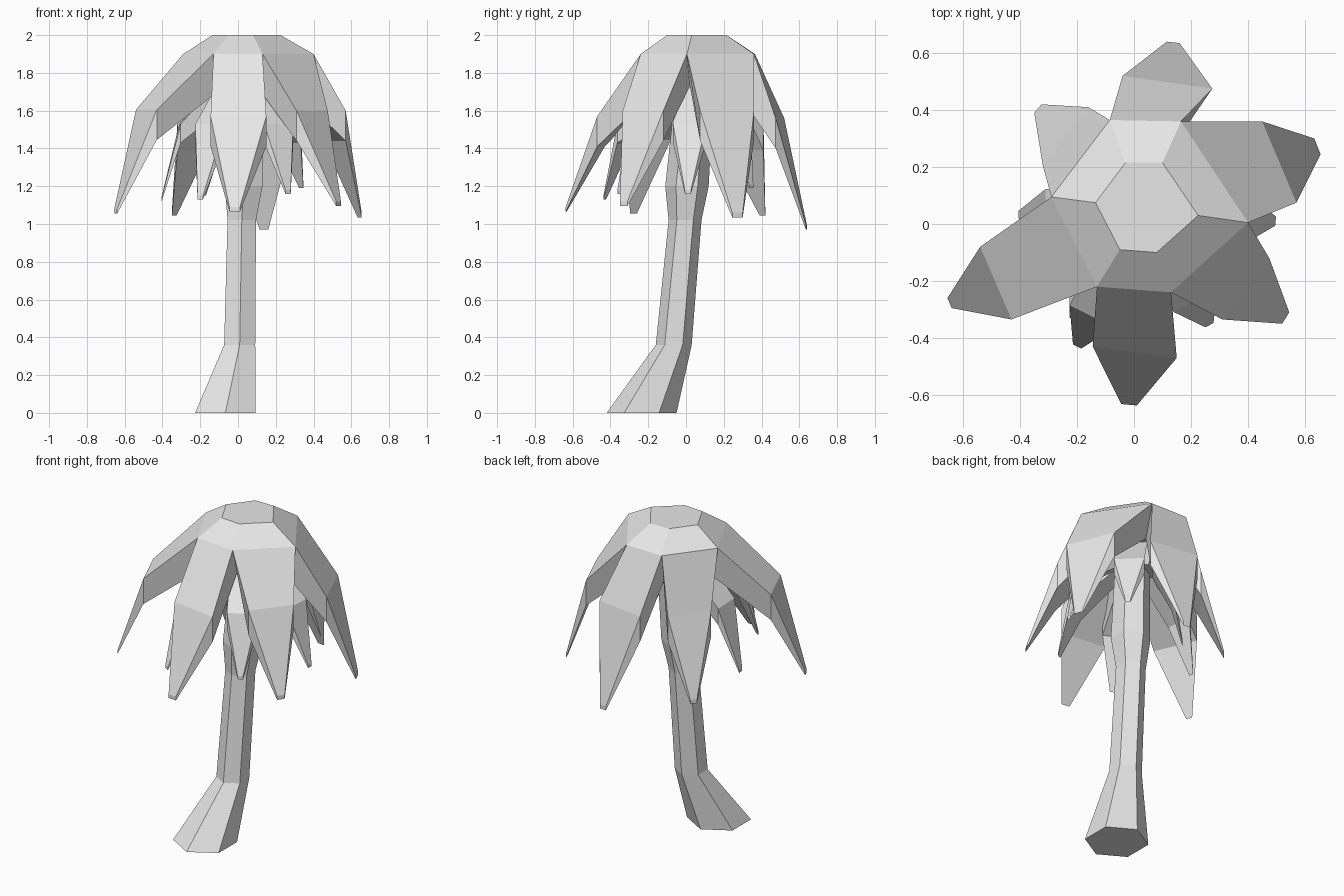
import bpy
import bmesh
import math
from mathutils import Vector

cube = bpy.data.objects.get("Cube")
if cube:
    bpy.data.objects.remove(cube, do_unlink=True)

# One plain material for the whole tree
grey = bpy.data.materials.new("light grey")
grey.use_nodes = True
grey.diffuse_color = (0.8, 0.8, 0.8, 1)
grey.node_tree.nodes["Principled BSDF"].inputs["Base Color"].default_value = (0.8, 0.8, 0.8, 1)

center = Vector((0.04, 0.05, 0))


def loft(name, rings):
    """Join equal rings of points into a closed flat-faced solid."""
    bm = bmesh.new()
    loops = [[bm.verts.new(p) for p in ring] for ring in rings]
    for low, high in zip(loops, loops[1:]):
        for i in range(len(low)):
            j = (i + 1) % len(low)
            bm.faces.new((low[i], low[j], high[j], high[i]))
    bm.faces.new(loops[0])
    bm.faces.new(loops[-1])
    bmesh.ops.recalc_face_normals(bm, faces=bm.faces[:])
    mesh = bpy.data.meshes.new(name)
    bm.to_mesh(mesh)
    bm.free()
    mesh.materials.append(grey)
    obj = bpy.data.objects.new(name, mesh)
    bpy.context.collection.objects.link(obj)


def hexagon(x, y, z, radius):
    angles = [math.radians(90 + 60 * i) for i in range(6)]
    return [(x + radius * math.cos(a), y + radius * math.sin(a), z) for a in angles]


def lowered(point, drop, inward):
    """Point moved down, and towards the crown's axis by a share."""
    axis = Vector((center.x, center.y, point[2]))
    return Vector(point).lerp(axis, inward) - Vector((0, 0, drop))


def slab_ring(left, right, drop, inward=0):
    """Cross-section of a frond: its upper edge and the same edge lowered."""
    return [Vector(left), Vector(right),
            lowered(right, drop, inward), lowered(left, drop, inward)]


# Leaning trunk with a flared foot
loft("trunk", [
    hexagon(-0.067, -0.235, 0, 0.185),
    hexagon(0.009, -0.065, 0.36, 0.095),
    hexagon(0.02, -0.005, 1.02, 0.087),
    hexagon(0.03, 0.005, 1.2, 0.115),
    hexagon(0.05, 0.05, 1.75, 0.1),
])

# Crown cap: flat top, sloping rim and a narrower underside
top = [(-0.03, 0.215), (0.1, 0.215), (0.225, 0.03),
       (0.08, -0.1), (-0.05, -0.09), (-0.135, 0.075)]
rim = [(-0.085, 0.365, 1.9), (0.165, 0.36, 1.9), (0.4, 0.005, 1.9),
       (0.13, -0.24, 1.9), (-0.13, -0.22, 1.9), (-0.29, 0.095, 1.9)]
loft("crown", [
    [lowered(p, 0.17, 0.35) for p in rim],
    rim,
    [(x, y, 2) for x, y in top],
])

# Long fronds, one per rim edge: bend corners, bend height, tip corners, tip height
long_fronds = {
    "back": ((-0.04, 0.52), (0.275, 0.475), 1.56, (0.115, 0.64), (0.16, 0.635), 0.995),
    "left_back": ((0.45, 0.36), (0.57, 0.075), 1.6, (0.633, 0.3), (0.655, 0.245), 1.06),
    "left_front": ((0.475, -0.12), (0.31, -0.335), 1.6, (0.545, -0.31), (0.52, -0.35), 1.12),
    "front": ((0.15, -0.47), (-0.145, -0.43), 1.57, (0.01, -0.637), (-0.045, -0.632), 1.09),
    "right_front": ((-0.43, -0.335), (-0.54, -0.08), 1.605, (-0.64, -0.295), (-0.655, -0.26), 1.08),
    "right_back": ((-0.32, 0.205), (-0.16, 0.41), 1.55, (-0.35, 0.39), (-0.325, 0.42), 1.07),
}
for i, (side, (c, d, bend_z, e, f, tip_z)) in enumerate(long_fronds.items()):
    loft("long_frond_" + side, [
        slab_ring(rim[i], rim[(i + 1) % 6], 0.17, 0.35),
        slab_ring((*c, bend_z), (*d, bend_z), 0.16),
        slab_ring((*e, tip_z), (*f, tip_z), 0.025),
    ])

# Smaller crown nested below the first
loft("lower_crown", [
    hexagon(center.x, center.y, 1.62, 0.125),
    hexagon(center.x, center.y, 1.73, 0.19),
    hexagon(center.x, center.y, 1.79, 0.11),
])

# Short fronds hanging in the gaps underneath
short_tips = [(-0.405, 0.03, 1.12), (-0.2, -0.43, 1.13), (0.265, -0.355, 1.16),
              (0.497, 0.01, 1.16), (0.335, 0.345, 1.19), (-0.18, 0.22, 1.15)]
for i, tip in enumerate(short_tips):
    reach = Vector((tip[0], tip[1], 0)) - center
    across = reach.normalized().cross(Vector((0, 0, 1)))
    rings = []
    for distance, z, half, drop, inward in (
            (0.165, 1.73, 0.09, 0.11, 0.35),
            (0.78 * reach.length, 1.53, 0.088, 0.1, 0),
            (reach.length, tip[2] + 0.02, 0.016, 0.02, 0)):
        middle = center + reach.normalized() * distance + Vector((0, 0, z))
        rings.append(slab_ring(middle - across * half, middle + across * half, drop, inward))
    loft("short_frond_" + str(i + 1), rings)
